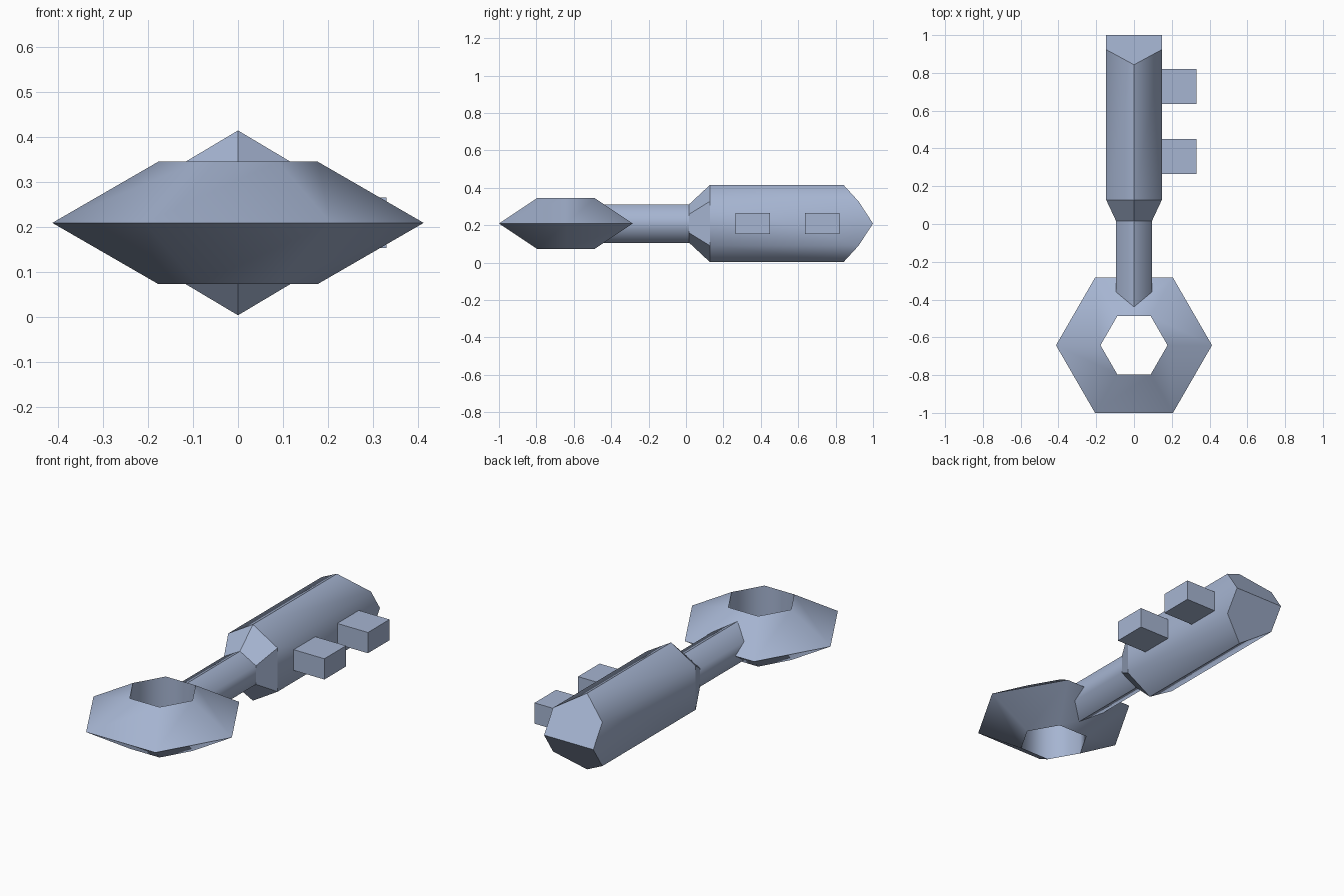
import bpy, bmesh, math

if "Cube" in bpy.data.objects:
    bpy.data.objects.remove(bpy.data.objects["Cube"])

ZC = 0.209  # height of the key's middle plane

steel = bpy.data.materials.new("blue_grey_metal")
steel.diffuse_color = (0.38, 0.46, 0.64, 1.0)
steel.use_nodes = True
steel.node_tree.nodes["Principled BSDF"].inputs["Base Color"].default_value = steel.diffuse_color

# Head: six-sided ring with a triangular section
bpy.ops.mesh.primitive_torus_add(major_segments=6, minor_segments=3,
                                 major_radius=0.256, minor_radius=0.157,
                                 location=(0, -0.642, ZC))
head = bpy.context.object
head.name = "ring_head"
head.data.materials.append(steel)
bpy.ops.object.shade_smooth_by_angle(angle=math.radians(65))


def hexagon(bm, half_w, peak, side, y_peak, y_side):
    """Six-sided section with ridges at top and bottom."""
    pts = [(0, y_peak, peak), (half_w, y_side, side), (half_w, y_side, -side),
           (0, y_peak, -peak), (-half_w, y_side, -side), (-half_w, y_side, side)]
    return [bm.verts.new((x, y, z + ZC)) for x, y, z in pts]


# Shaft, flared neck and barrel lofted through four sections
bm = bmesh.new()
sections = [(0.0955, 0.103, 0.050, -0.46, -0.46),
            (0.0955, 0.103, 0.050, 0.017, 0.017),
            (0.147, 0.2055, 0.118, 0.127, 0.127),
            (0.147, 0.2055, 0.118, 0.843, 0.923)]
rings = [hexagon(bm, *s) for s in sections]
for a, b in zip(rings, rings[1:]):
    for i in range(6):
        j = (i + 1) % 6
        bm.faces.new((a[i], a[j], b[j], b[i]))
bm.faces.new(rings[0])

# Wedge tip
e = rings[-1]
right = bm.verts.new((0.147, 1.0, ZC))
left = bm.verts.new((-0.147, 1.0, ZC))
for loop in ((e[5], e[0], e[1], right, left), (e[2], e[3], e[4], left, right),
             (e[1], e[2], right), (e[4], e[5], left)):
    bm.faces.new(loop)
bmesh.ops.recalc_face_normals(bm, faces=bm.faces)

# Only the long side edges are softened; ridges and section breaks stay sharp
for f in bm.faces:
    f.smooth = True
for ed in bm.edges:
    v1, v2 = (v.co for v in ed.verts)
    along = abs(v1.y - v2.y) > 0.2 and abs(v1.x) > 0.01
    flush = abs(v1.x) > 0.14 and abs(v2.x) > 0.14 and min(v1.y, v2.y) > 0.9 \
        and abs(v1.x - v2.x) < 0.01 and abs(v1.z + v2.z - 2 * ZC) < 0.001
    ed.smooth = along or flush
mesh = bpy.data.meshes.new("shaft_and_barrel")
bm.to_mesh(mesh)
bm.free()
mesh.materials.append(steel)
bpy.context.collection.objects.link(bpy.data.objects.new("shaft_and_barrel", mesh))

# Two square teeth on the right side
for n, y in enumerate((0.357, 0.728)):
    bpy.ops.mesh.primitive_cube_add(size=1, location=(0.2375, y, ZC))
    tooth = bpy.context.object
    tooth.name = f"tooth_{n + 1}"
    tooth.scale = (0.185, 0.184, 0.112)
    tooth.data.materials.append(steel)
